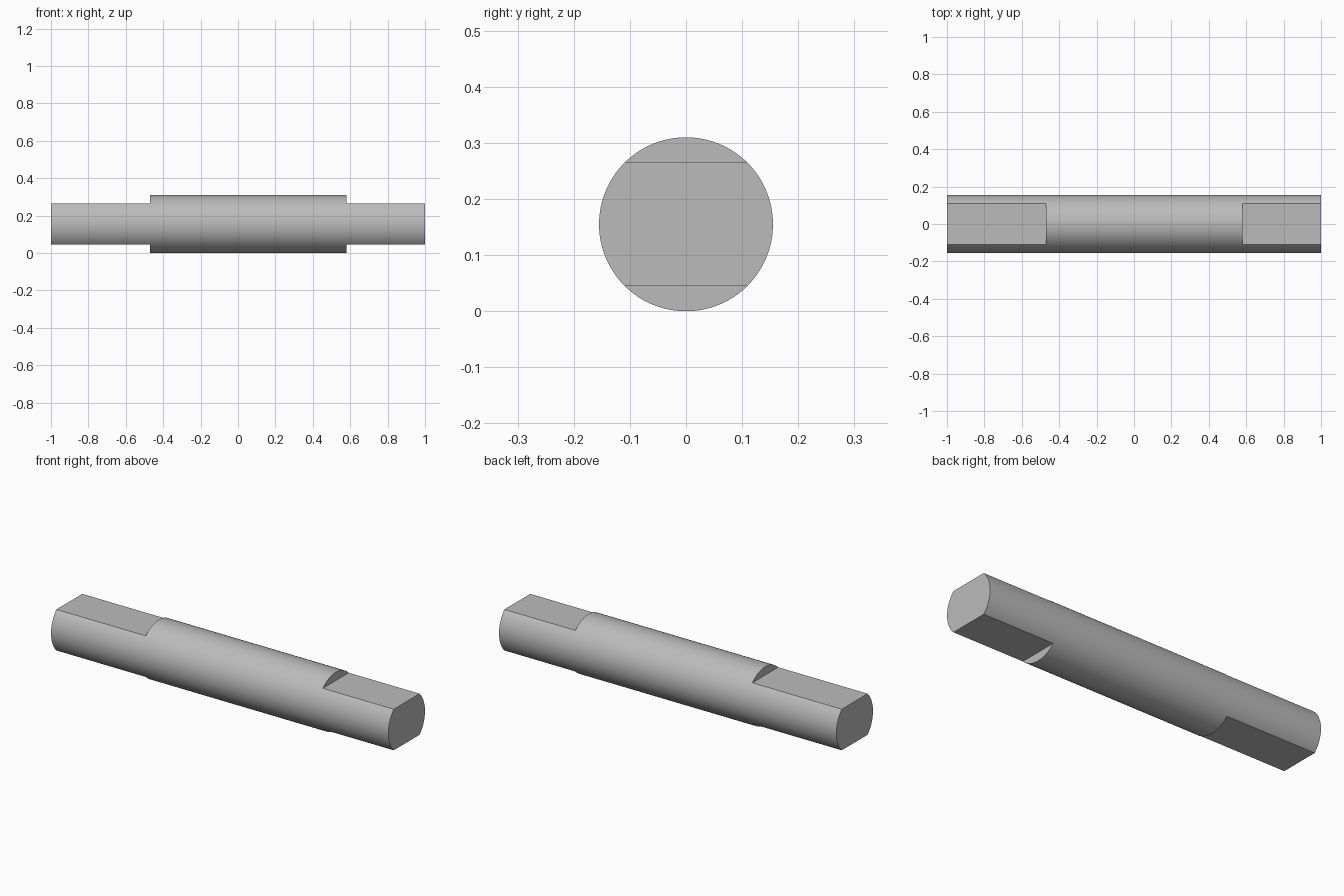
import bpy
import bmesh
import math
from mathutils import Matrix

cube = bpy.data.objects.get("Cube")
if cube:
    bpy.data.objects.remove(cube, do_unlink=True)

RADIUS = 0.155
FLAT = 0.11               # height of each flat from the axis
SHOULDERS = (-0.47, 0.58)  # where the round middle begins and ends


def make_object(name, bm):
    mesh = bpy.data.meshes.new(name)
    bm.to_mesh(mesh)
    bm.free()
    obj = bpy.data.objects.new(name, mesh)
    bpy.context.collection.objects.link(obj)
    obj.location.z = RADIUS
    return obj


# Material
steel = bpy.data.materials.new("steel grey")
steel.use_nodes = True
colour = (0.5, 0.5, 0.5, 1)
steel.diffuse_color = colour
steel.node_tree.nodes["Principled BSDF"].inputs["Base Color"].default_value = colour

# Round bar along x
bm = bmesh.new()
bmesh.ops.create_cone(bm, cap_ends=True, segments=128, radius1=RADIUS,
                      radius2=RADIUS, depth=2,
                      matrix=Matrix.Rotation(math.pi / 2, 4, "Y"))
shaft = make_object("shaft", bm)
shaft.data.materials.append(steel)

# Blocks that mill the flats above and below both ends
bm = bmesh.new()
for shoulder in SHOULDERS:
    end = math.copysign(1.1, shoulder)
    for side in (-1, 1):
        place = Matrix.Translation(((shoulder + end) / 2, 0, side * (FLAT + 0.1)))
        size = Matrix.Diagonal((abs(end - shoulder), 0.5, 0.2, 1))
        bmesh.ops.create_cube(bm, size=1, matrix=place @ size)
cutter = make_object("flat_cutter", bm)
cutter.hide_render = True

# Cut the flats, then keep their edges sharp
bpy.ops.object.select_all(action="DESELECT")
bpy.context.view_layer.objects.active = shaft
shaft.select_set(True)
cut = shaft.modifiers.new("flats", "BOOLEAN")
cut.operation = "DIFFERENCE"
cut.solver = "EXACT"
cut.object = cutter
bpy.ops.object.modifier_apply(modifier=cut.name)
bpy.data.objects.remove(cutter, do_unlink=True)
bpy.ops.object.shade_smooth_by_angle(angle=math.radians(30))
